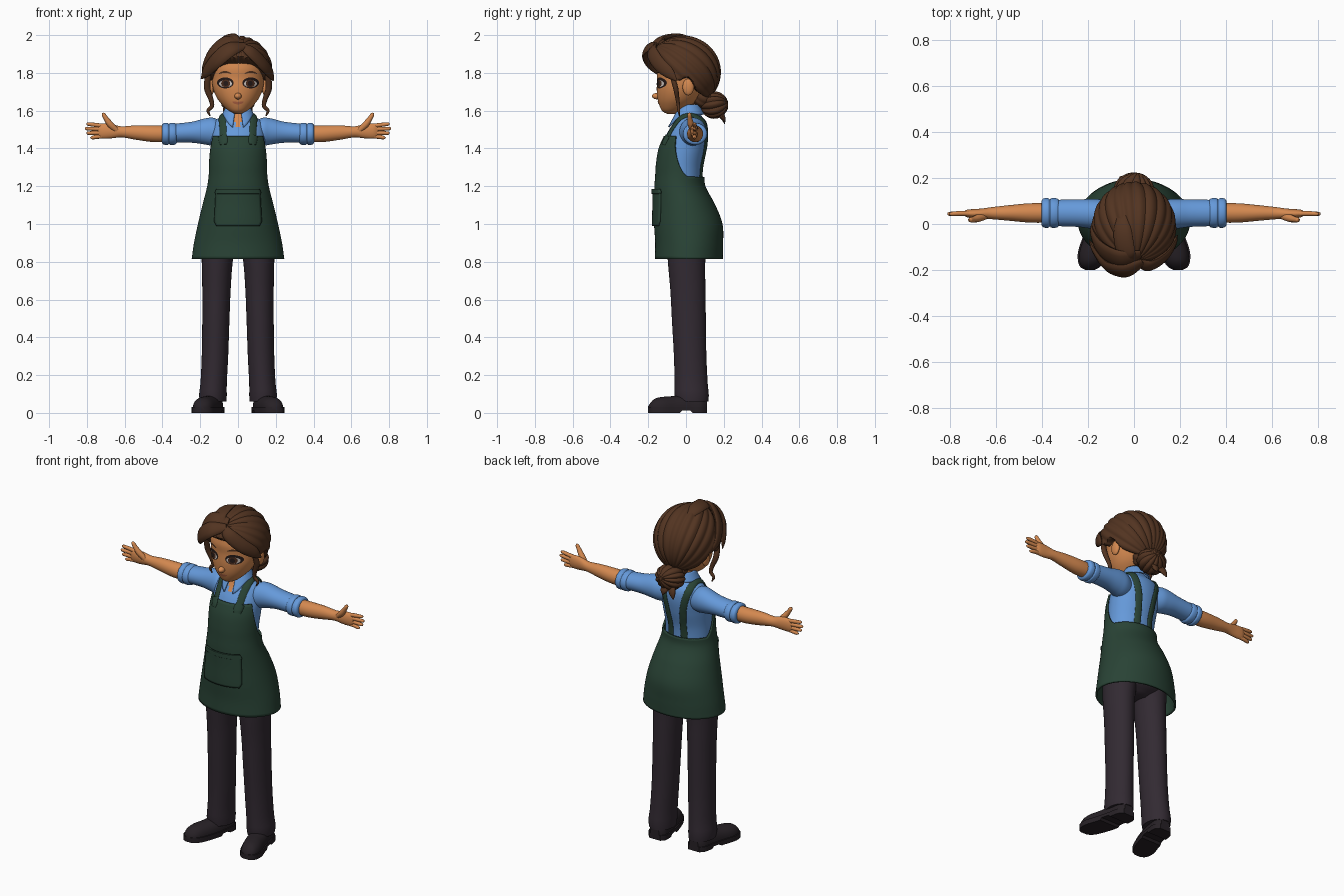
import bpy, bmesh
from math import sin, cos, pi, sqrt, radians
from mathutils import Vector
from mathutils.bvhtree import BVHTree

if "Cube" in bpy.data.objects:
    bpy.data.objects.remove(bpy.data.objects["Cube"])


def material(name, *rgb):
    m = bpy.data.materials.new(name)
    m.use_nodes = True
    m.diffuse_color = (*rgb, 1)
    bsdf = m.node_tree.nodes["Principled BSDF"]
    bsdf.inputs["Base Color"].default_value = (*rgb, 1)
    bsdf.inputs["Roughness"].default_value = 0.8
    return m


SKIN = material("skin", .66, .25, .08)
HAIR = material("brown hair", .085, .034, .015)
SHIRT = material("blue shirt", .13, .32, .70)
APRON = material("green apron", .022, .056, .036)
TROUSERS = material("dark trousers", .032, .023, .032)
SHOE = material("dark shoes", .020, .015, .019)
LASH = material("lashes", .018, .01, .009)
WHITE = material("eye white", .6, .55, .52)
IRIS = material("brown iris", .07, .025, .012)
LIPS = material("lips", .45, .13, .06)
parts = []
SIDES = (("left", 1), ("right", -1))


def at(keys, t):
    """Smooth value at t through keys whose first entry is the parameter."""
    n = len(keys)
    i = max(j for j in range(n - 1) if j == 0 or keys[j][0] <= t)
    a, b = keys[i], keys[i + 1]
    h = b[0] - a[0]
    s = min(1, max(0, (t - a[0]) / h))
    p, q = keys[max(i - 1, 0)], keys[min(i + 2, n - 1)]
    out = []
    for k in range(1, len(a)):
        ma = (b[k] - p[k]) / (b[0] - p[0]) * h
        mb = (q[k] - a[k]) / (q[0] - a[0]) * h
        d = b[k] - a[k]
        out.append(a[k] + s * ma + s * s * (3 * d - 2 * ma - mb) + s ** 3 * (ma + mb - 2 * d))
    return out


def surface(name, fn, nu, nv, mat, closed=True, caps=False, side=1, thick=0):
    """Grid from fn(u, v) with u, v in 0..1, mirrored in x when side is -1."""
    bm = bmesh.new()
    cols = nu if closed else nu + 1
    rows = []
    for j in range(nv + 1):
        pts = [Vector(fn(i / nu, j / nv)) for i in range(cols)]
        rows.append([bm.verts.new((p.x * side, p.y, p.z)) for p in pts])
    for r, s in zip(rows, rows[1:]):
        for i in range(nu):
            k = (i + 1) % cols
            bm.faces.new((r[i], r[k], s[k], s[i]))
    if caps:
        bm.faces.new(rows[0])
        bm.faces.new(rows[-1])
    bmesh.ops.remove_doubles(bm, verts=bm.verts, dist=1e-5)
    bmesh.ops.recalc_face_normals(bm, faces=bm.faces)
    me = bpy.data.meshes.new(name)
    bm.to_mesh(me)
    bm.free()
    me.materials.append(mat)
    ob = bpy.data.objects.new(name, me)
    bpy.context.collection.objects.link(ob)
    if thick:
        mod = ob.modifiers.new("thickness", 'SOLIDIFY')
        mod.thickness, mod.offset = thick, 0
    parts.append(ob)
    return ob


def loft(name, keys, mat, axis='z', side=1, nu=36, nv=28):
    """Keys: position along the axis, two centre values, two radii."""
    def fn(u, v):
        t = keys[0][0] + v * (keys[-1][0] - keys[0][0])
        a, b, ra, rb = at(keys, t)
        p, q = a + ra * cos(2 * pi * u), b + rb * sin(2 * pi * u)
        return (p, q, t) if axis == 'z' else (t, p, q)
    return surface(name, fn, nu, nv, mat, caps=True, side=side)


def tree(ob):
    return BVHTree.FromPolygons([v.co for v in ob.data.vertices],
                                [p.vertices for p in ob.data.polygons])


HEAD = Vector((0, -.015, 1.805))


def lock(name, pts, mat, flat=.5, out=None, snap=None, side=1, nu=12):
    """Tapered strand through (x, y, z, width) points, flattened along out."""
    keys = [(i, *p) for i, p in enumerate(pts)]
    last = len(pts) - 1

    def fn(u, v):
        t = v * last
        *p, w = at(keys, t)
        p = Vector(p)
        tan = Vector(at(keys, min(t + .05, last))[:3]) - Vector(at(keys, max(t - .05, 0))[:3])
        o = Vector(out) if out else (p - HEAD).normalized()
        if snap:
            p, o = snap.find_nearest(p)[:2]
            p = p + o * .004
        s = tan.cross(o).normalized()
        o = s.cross(tan).normalized()
        return p + s * (w * cos(2 * pi * u)) + o * (w * flat * sin(2 * pi * u))
    return surface(name, fn, nu, 8 * last, mat, caps=True, side=side)


def ball(name, c, radii, mat, axis=(0, 0, 1), grooves=0, depth=0, carve=None, side=1, nu=24, nv=16):
    """Ellipsoid with optional grooves running from pole to pole."""
    d = Vector(axis).normalized()
    e = d.orthogonal().normalized()
    f = d.cross(e)

    def fn(u, v):
        a, b = 2 * pi * u, pi * v
        n = d * cos(b) + (e * cos(a) + f * sin(a)) * sin(b)
        k = 1 - depth * sin(b) * (1 - abs(sin(grooves * a / 2 + .5 * sin(3 * a))))
        off = Vector([n[i] * radii[i] for i in range(3)])
        if carve:
            k *= carve(Vector(c) + off)
        return Vector(c) + off * k
    return surface(name, fn, nu, nv, mat, side=side)


# Shirt body, with bare skin in the neck opening
shirt = loft("shirt_body", [
    (1.18, 0, -.03, .135, .11), (1.3, 0, -.028, .138, .113), (1.4, 0, -.012, .143, .118),
    (1.48, 0, .008, .143, .108), (1.54, 0, .022, .128, .086), (1.58, 0, .015, .075, .06),
    (1.6, 0, .01, .055, .05)], SHIRT, nu=72, nv=64)
shirt.data.materials.append(SKIN)
for p in shirt.data.polygons:
    if p.center.y < 0 and abs(p.center.x) < (p.center.z - 1.505) * .5:
        p.material_index = 1
shirt_tree = tree(shirt)
loft("neck", [(1.5, 0, .01, .05, .045), (1.6, 0, 0, .045, .045), (1.69, 0, -.01, .05, .05)], SKIN)


def collar(u, v):
    d = radians(15) + u * radians(330)
    f = max(0, cos(d)) ** 3
    r = .056 + v * (.024 + .03 * f)
    z = 1.63 - .03 * f - v * (.05 + .045 * f)
    return r * sin(d), .012 - r * cos(d), z


surface("collar", collar, 48, 6, SHIRT, closed=False, thick=.008)

# Apron: skirt and bib in one sheet, low at the back
apron_keys = [
    (.815, .015, .24, .175), (.9, .017, .228, .175), (1.0, .012, .207, .176), (1.1, -.006, .183, .156),
    (1.2, -.032, .158, .13), (1.26, -.032, .15, .126), (1.32, -.028, .149, .126),
    (1.4, -.013, .151, .127), (1.47, .008, .149, .118)]


def apron(u, v):
    a = 2 * pi * u - pi
    t = min(1, max(0, (abs(a) - radians(60)) / radians(50)))
    z = .815 + v * (1.25 + .215 * (1 - t) ** 1.6 - .815)
    c, rx, ry = at(apron_keys, z)
    return rx * sin(a), c - ry * cos(a), z


apron_tree = tree(surface("apron", apron, 96, 40, APRON, thick=.01))


def apron_patch(name, half, z0, z1, lift):
    def fn(u, v):
        z = z0 + v * (z1 - z0)
        c, rx, ry = at(apron_keys, z)
        x = (2 * u - 1) * (half - .01 * v - .012 * max(0, 1 - 8 * v))
        return x, c - ry * sqrt(1 - (x / rx) ** 2) - lift, z
    surface(name, fn, 20, 16, APRON, closed=False, thick=.012)


apron_patch("pocket", .125, .99, 1.175, .01)
apron_patch("pocket_hem", .122, 1.16, 1.185, .014)

# Legs
loft("hips", [(.83, 0, .005, .06, .06), (.87, 0, .01, .15, .11), (.95, 0, .015, .185, .135),
              (1.1, 0, 0, .16, .12)], TROUSERS)
shoe_keys = [
    (-.2, .192, .014, .035), (-.19, .191, .034, .052), (-.165, .187, .05, .075), (-.12, .177, .06, .085),
    (-.05, .155, .06, .09), (.03, .138, .056, .1), (.085, .131, .052, .095), (.112, .13, .03, .08)]


def shoe(u, v):
    y = -.2 + .312 * v
    x, r, h = at(shoe_keys, y)
    c, s = cos(2 * pi * u), sin(2 * pi * u)
    return x + r * c, y, .015 + (h - .015) * max(0, s) ** .7


def sole(u, v):
    # Welted sole with a raised arch ahead of the heel
    y = -.2 + .312 * v
    x, r, h = at(shoe_keys, y)
    c, s = cos(2 * pi * u + pi / 4), sin(2 * pi * u + pi / 4)
    low = .012 if -.03 < y < .025 else 0
    return x + (r + .006) * max(-1, min(1, c * 1.42)), y, .03 if s > 0 else low


for label, s in SIDES:
    loft(label + "_trouser_leg", [
        (.06, .132, .032, .07, .086), (.1, .133, .03, .074, .091), (.14, .13, .028, .07, .088),
        (.3, .122, .022, .07, .086), (.5, .117, .015, .072, .09), (.65, .114, .01, .075, .093),
        (.8, .11, .003, .082, .099), (.95, .1, .005, .095, .11)], TROUSERS, side=s)
    surface(label + "_shoe", shoe, 28, 28, SHOE, caps=True, side=s)
    surface(label + "_sole", sole, 4, 28, SHOE, caps=True, side=s)

    # Sleeve with a rolled cuff
    loft(label + "_sleeve", [
        (.08, .03, 1.48, .055, .06), (.13, .035, 1.488, .07, .074), (.17, .042, 1.49, .066, .07),
        (.24, .047, 1.486, .06, .056), (.34, .048, 1.48, .057, .05)], SHIRT, 'x', s)
    loft(label + "_cuff", [
        (.322, .048, 1.477, .05, .045), (.332, .048, 1.477, .062, .056), (.36, .048, 1.477, .064, .058),
        (.366, .048, 1.477, .058, .052), (.372, .048, 1.477, .064, .058),
        (.395, .048, 1.477, .062, .056), (.402, .048, 1.477, .052, .047)], SHIRT, 'x', s)

    # Forearm, palm and digits
    loft(label + "_forearm_and_palm", [
        (.36, .048, 1.477, .042, .044), (.45, .048, 1.478, .042, .044), (.54, .048, 1.484, .034, .038),
        (.62, .047, 1.488, .026, .029), (.665, .045, 1.491, .022, .037), (.71, .045, 1.492, .019, .04),
        (.735, .046, 1.492, .014, .035), (.742, .046, 1.492, .008, .028)], SKIN, 'x', s)
    for i, tip in enumerate((.782, .803, .811, .803)):
        f = i - 1.5
        z0, z1 = 1.492 + f * .018, 1.493 + f * .024
        lock(f"{label}_finger_{i + 1}", [
            (.71, .045, z0, .011), (.75, .046, (z0 + z1) / 2, .011), (tip - .01, .044, z1, .009),
            (tip, .043, z1, .003)], SKIN, 1, (0, -1, 0), side=s, nu=10)
    lock(label + "_thumb", [
        (.64, .036, 1.493, .014), (.675, .026, 1.526, .017), (.698, .02, 1.557, .013),
        (.712, .018, 1.58, .01), (.716, .018, 1.588, .003)], SKIN, 1, (0, -1, 0), side=s)

    # Apron straps over the shoulder, doubled where they fasten
    lock(label + "_strap", [
        (.085, -.12, 1.44, .02), (.085, -.085, 1.51, .02), (.087, -.03, 1.565, .02), (.087, .03, 1.585, .02),
        (.08, .09, 1.54, .02), (.065, .125, 1.45, .02), (.052, .12, 1.34, .02), (.05, .1, 1.23, .02)],
        APRON, .3, snap=shirt_tree, side=s)
    lock(label + "_strap_tab", [
        (.085, -.13, 1.425, .02), (.085, -.125, 1.445, .025), (.085, -.1, 1.47, .024)],
        APRON, .35, snap=apron_tree, side=s)

# Head
head = loft("head", [
    (1.583, 0, -.08, .015, .02), (1.595, 0, -.075, .042, .048), (1.62, 0, -.06, .073, .078),
    (1.66, 0, -.042, .107, .108), (1.71, 0, -.028, .13, .127), (1.77, 0, -.015, .14, .138),
    (1.83, 0, -.01, .142, .145), (1.9, 0, 0, .12, .13), (1.95, 0, 0, .06, .07)],
    SKIN, nu=64, nv=48)
face = tree(head)
ball("nose", (0, -.154, 1.677), (.019, .026, .017), SKIN)


def decal(name, cx, cz, rx, rz, mat, lift, side=1, bend=0):
    """Thin elliptical plate laid on the face."""
    def fn(u, v):
        dx = rx * v * cos(2 * pi * u)
        x, z = cx + dx, cz + rz * v * sin(2 * pi * u) + bend * (dx / rx) ** 2
        hit = face.ray_cast(Vector((x, -1, z)), Vector((0, 1, 0)))[0]
        return x, hit.y - lift, z
    surface(name, fn, 28, 6, mat, side=side)


for label, s in SIDES:
    decal(label + "_lashes", .067, 1.747, .044, .029, LASH, .003, s)
    decal(label + "_eye_white", .066, 1.743, .034, .019, WHITE, .005, s)
    decal(label + "_iris", .065, 1.744, .024, .02, IRIS, .007, s)
    decal(label + "_pupil", .065, 1.744, .013, .013, LASH, .009, s)
    decal(label + "_eyebrow", .068, 1.805, .034, .005, HAIR, .004, s, -.01)
    ball(label + "_ear", (.142, .012, 1.725), (.016, .03, .044), SKIN, side=s)
decal("mouth", 0, 1.64, .03, .007, LIPS, .003, bend=.006)

# Swept-back hair, sunk below the skin where the face is open
hairline = [(-.25, 1.88), (-.18, 1.865), (-.12, 1.81), (-.05, 1.75), (.02, 1.765), (.06, 1.69), (.2, 1.62)]


def face_opening(p):
    t = min(1, max(0, (at(hairline, p.y)[0] - p.z) / .025 + .5))
    return 1 - .36 * t * t * (3 - 2 * t)


ball("hair", HEAD, (.184, .2, .193), HAIR, (.06, -.72, .7), 22, .045, face_opening, nu=176, nv=56)
lock("fringe_right", [
    (.04, -.165, 1.945, .02), (-.04, -.2, 1.925, .045), (-.11, -.185, 1.87, .046),
    (-.165, -.12, 1.81, .034), (-.195, -.07, 1.77, .005)], HAIR, .45)
lock("fringe_right_upper", [
    (.03, -.13, 1.965, .02), (-.06, -.15, 1.965, .045), (-.14, -.11, 1.9, .045),
    (-.18, -.04, 1.82, .03), (-.175, .02, 1.77, .006)], HAIR, .35)
lock("fringe_left", [
    (.02, -.165, 1.945, .018), (.07, -.18, 1.91, .036), (.13, -.145, 1.85, .038),
    (.17, -.09, 1.8, .03), (.188, -.05, 1.76, .005)], HAIR, .45)
lock("crown_tuft", [
    (.02, -.16, 1.94, .015), (-.03, -.13, 1.978, .04), (-.05, -.03, 1.99, .04),
    (-.05, .07, 1.96, .01)], HAIR, .35)
for label, s in SIDES:
    lock(label + "_side_lock", [
        (.158, -.075, 1.79, .016), (.163, -.055, 1.72, .017), (.143, -.045, 1.66, .013),
        (.138, -.04, 1.625, .011), (.158, -.038, 1.6, .009), (.148, -.035, 1.572, .003)],
        HAIR, .8, (0, -1, 0), side=s)

# Low bun with a loose tail
ball("bun", (0, .15, 1.63), (.088, .074, .073), HAIR, (.2, 1, .2), 12, .12, nu=96, nv=28)
ball("bun_base", (0, .09, 1.67), (.07, .06, .06), HAIR, (0, 1, -.6), 10, .08, nu=60)
for i, x in enumerate((-.045, .01)):
    lock(f"bun_tail_{i + 1}", [
        (x * .5, .17, 1.6, .025), (x, .195, 1.565, .022), (x * 1.3, .205, 1.53 + .01 * i, .003)],
        HAIR, .6, (0, 1, 0))

# Smooth shading with crisp folds
bpy.ops.object.select_all(action='DESELECT')
for ob in parts:
    ob.select_set(True)
bpy.context.view_layer.objects.active = parts[0]
bpy.ops.object.shade_smooth_by_angle(angle=radians(45))
